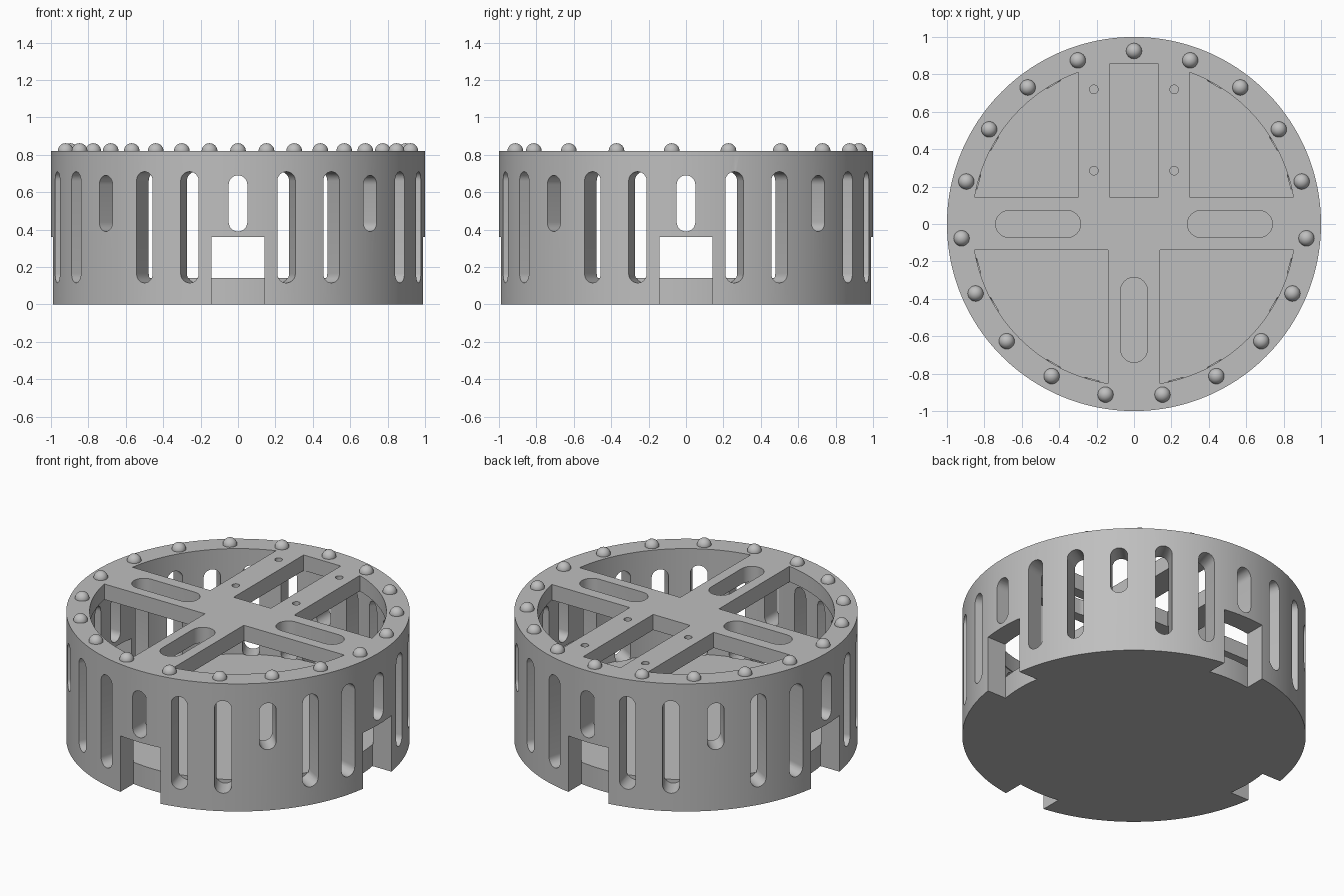
import bpy, bmesh
from math import sin, cos, pi, radians, sqrt, acos, asin
from mathutils import Matrix, Vector

cube = bpy.data.objects.get("Cube")
if cube:
    bpy.data.objects.remove(cube, do_unlink=True)

HEIGHT, FLOOR_TOP, PLATE_BOTTOM = 0.82, 0.14, 0.72
INNER = 0.868

grey = bpy.data.materials.new("plain grey")
grey.use_nodes = True
colour = (0.52, 0.52, 0.52, 1)
grey.diffuse_color = colour
grey.node_tree.nodes["Principled BSDF"].inputs["Base Color"].default_value = colour


def finish(bm, name):
    bmesh.ops.recalc_face_normals(bm, faces=bm.faces)
    mesh = bpy.data.meshes.new(name)
    bm.to_mesh(mesh)
    bm.free()
    obj = bpy.data.objects.new(name, mesh)
    bpy.context.collection.objects.link(obj)
    mesh.materials.append(grey)
    return obj


def prism(bm, outline, low, high, matrix=Matrix()):
    """Extrude a flat outline between two heights, then place it."""
    base = [bm.verts.new(matrix @ Vector((x, y, low))) for x, y in outline]
    top = [bm.verts.new(matrix @ Vector((x, y, high))) for x, y in outline]
    bm.faces.new(base)
    bm.faces.new(top)
    for i in range(len(base)):
        j = (i + 1) % len(base)
        bm.faces.new((base[i], base[j], top[j], top[i]))


def arc(radius, start, end, steps, cx=0, cy=0):
    angles = [start + (end - start) * i / steps for i in range(steps + 1)]
    return [(cx + radius * cos(a), cy + radius * sin(a)) for a in angles]


def circle(radius, steps, cx=0, cy=0):
    return arc(radius, 0, 2 * pi, steps, cx, cy)[:-1]


def capsule(half_width, low, high):
    """Upright rounded slot outline."""
    return (arc(half_width, 0, pi, 12, 0, high - half_width)
            + arc(half_width, pi, 2 * pi, 12, 0, low + half_width))


def quadrant(x, y, radius):
    """Corner at x, y, closed by an arc around the centre."""
    return [(x, y)] + arc(radius, asin(y / radius), acos(x / radius), 40)


# Solid drum
bm = bmesh.new()
prism(bm, circle(1, 192), 0, HEIGHT)
body = finish(bm, "drum_housing")

# Hollow between floor and top plate
bm = bmesh.new()
prism(bm, circle(INNER + 0.002, 192), FLOOR_TOP, PLATE_BOTTOM)
cavity = finish(bm, "cavity_cutter")

# Slots around the wall, shorter at every third place, and four base notches
bm = bmesh.new()
stand = Matrix.Rotation(pi / 2, 4, "X")
for i in range(24):
    low, high = (0.39, 0.69) if i % 3 == 0 else (0.115, 0.71)
    turn = Matrix.Rotation(radians(15 * i), 4, "Z")
    prism(bm, capsule(0.05, low, high), 0.86, 1.1, turn @ stand)
half = 0.143
side = asin(half / INNER)
notch = [(half, 1.1), (-half, 1.1)] + arc(INNER, pi / 2 + side, pi / 2 - side, 12)
for i in range(4):
    prism(bm, notch, -0.1, 0.36, Matrix.Rotation(i * pi / 2, 4, "Z"))
wall_openings = finish(bm, "wall_opening_cutter")

# Openings in the top plate
bm = bmesh.new()
low, high = 0.6, 0.95
for mirror in (1, -1):
    flip = Matrix.Diagonal((mirror, 1, 1, 1))
    prism(bm, quadrant(0.298, 0.145, 0.864), low, high, flip)
    prism(bm, quadrant(0.138, 0.138, 0.864), low, high,
          Matrix.Diagonal((mirror, -1, 1, 1)))
    for y in (0.285, 0.72):
        prism(bm, circle(0.023, 24, 0.215, y), low, high, flip)
prism(bm, [(-0.132, 0.145), (0.132, 0.145), (0.132, 0.855), (-0.132, 0.855)], low, high)
for angle in (90, 180, 270):
    prism(bm, capsule(0.072, 0.285, 0.74), low, high,
          Matrix.Rotation(radians(angle), 4, "Z"))
plate_openings = finish(bm, "plate_opening_cutter")

bpy.context.view_layer.objects.active = body
for cutter in (cavity, wall_openings, plate_openings):
    cutter.hide_render = True
    cut = body.modifiers.new(cutter.name, "BOOLEAN")
    cut.operation = "DIFFERENCE"
    cut.solver = "EXACT"
    cut.object = cutter
    bpy.ops.object.modifier_apply(modifier=cut.name)
    bpy.data.objects.remove(cutter, do_unlink=True)

# Ring of rounded studs on the rim
bm = bmesh.new()
for i in range(19):
    a = pi / 2 + 2 * pi * i / 19
    place = Matrix.Translation((0.925 * cos(a), 0.925 * sin(a), HEIGHT))
    bmesh.ops.create_uvsphere(bm, u_segments=24, v_segments=16, radius=0.042, matrix=place)
studs = finish(bm, "rim_studs")

for obj in (body, studs):
    bpy.ops.object.select_all(action="DESELECT")
    obj.select_set(True)
    bpy.context.view_layer.objects.active = obj
    bpy.ops.object.shade_smooth_by_angle(angle=radians(30))
